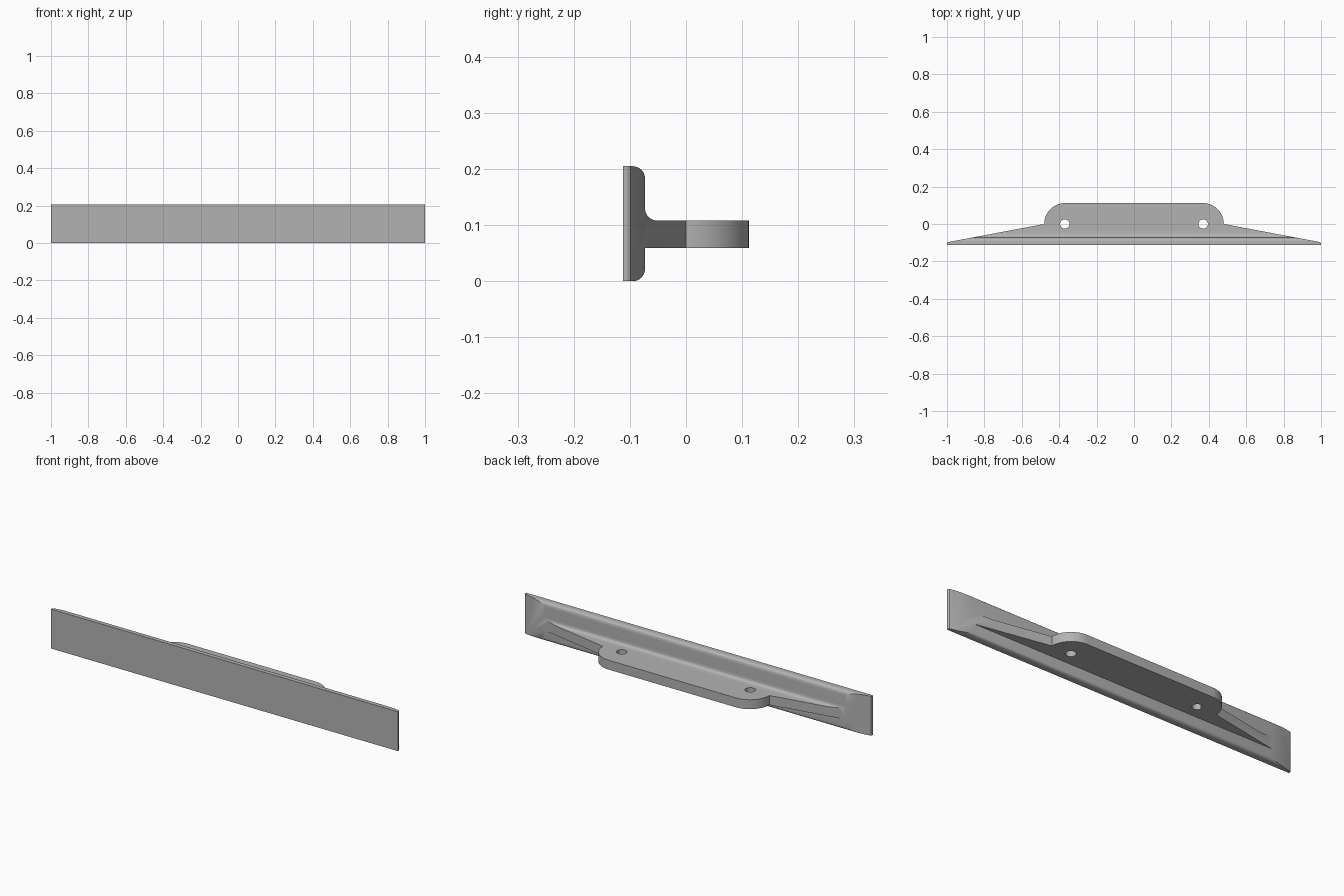
import bpy, bmesh, math
from mathutils import Vector

cube = bpy.data.objects.get("Cube")
if cube:
    bpy.data.objects.remove(cube, do_unlink=True)

FRONT, PLATE_BACK, REAR = -0.112, -0.073, 0.112
HEIGHT, SHELF_LOW, SHELF_TOP = 0.205, 0.059, 0.108
SHOULDER, HOLE_X, HOLE_R = 0.48, 0.37, 0.025

grey = bpy.data.materials.new("plain_grey")
grey.diffuse_color = (0.45, 0.45, 0.45, 1)
grey.use_nodes = True
grey.node_tree.nodes["Principled BSDF"].inputs["Base Color"].default_value = (0.45, 0.45, 0.45, 1)


def arc(cx, cy, r, start, end, steps=8):
    """Points on an arc, angles in degrees."""
    angles = [math.radians(start + (end - start) * i / steps) for i in range(steps + 1)]
    return [(cx + r * math.cos(a), cy + r * math.sin(a)) for a in angles]


def prism(name, points, place, sweep):
    """Closed solid swept from a flat outline."""
    bm = bmesh.new()
    face = bm.faces.new([bm.verts.new(place(a, b)) for a, b in points])
    swept = bmesh.ops.extrude_face_region(bm, geom=[face])["geom"]
    bmesh.ops.translate(bm, vec=Vector(sweep),
                        verts=[v for v in swept if isinstance(v, bmesh.types.BMVert)])
    bmesh.ops.recalc_face_normals(bm, faces=bm.faces)
    mesh = bpy.data.meshes.new(name)
    bm.to_mesh(mesh)
    bm.free()
    mesh.materials.append(grey)
    obj = bpy.data.objects.new(name, mesh)
    bpy.context.collection.objects.link(obj)
    return obj


def combine(body, cutter, operation):
    cutter.hide_render = True
    bpy.context.view_layer.objects.active = body
    mod = body.modifiers.new(operation.lower(), "BOOLEAN")
    mod.operation, mod.solver, mod.object = operation, "EXACT", cutter
    bpy.ops.object.modifier_apply(modifier=mod.name)
    bpy.data.objects.remove(cutter, do_unlink=True)


# T-shaped section: upright plate with rounded back edges, shelf with a top fillet
r = 0.022
section = [(FRONT, 0)]
section += arc(PLATE_BACK - r, r, r, -90, 0)
section += [(PLATE_BACK, SHELF_LOW), (0.2, SHELF_LOW), (0.2, SHELF_TOP)]
section += arc(PLATE_BACK + r, SHELF_TOP + r, r, 270, 180)
section += arc(PLATE_BACK - r, HEIGHT - r, r, 0, 90)
section += [(FRONT, HEIGHT)]
bracket = prism("mounting_bracket", section, lambda y, z: (-1.1, y, z), (2.2, 0, 0))

# Plan outline: tapered wings running into a round-cornered shelf
half = [(1, -0.2), (1, -0.104), (0.997, -0.099), (0.99, -0.096), (SHOULDER, 0)]
half += arc(SHOULDER - REAR, 0, REAR, 0, 90, 20)[1:]
outline = half + [(-x, y) for x, y in reversed(half)]
combine(bracket, prism("plan_cutter", outline, lambda x, y: (x, y, -0.1), (0, 0, 0.5)), "INTERSECT")

# Screw holes through the shelf
for side in (-1, 1):
    ring = arc(side * HOLE_X, 0, HOLE_R, 0, 360, 32)[:-1]
    combine(bracket, prism("hole_cutter", ring, lambda x, y: (x, y, -0.1), (0, 0, 0.5)), "DIFFERENCE")

bpy.ops.object.select_all(action="DESELECT")
bracket.select_set(True)
bpy.context.view_layer.objects.active = bracket
bpy.ops.object.shade_smooth_by_angle(angle=math.radians(30))
